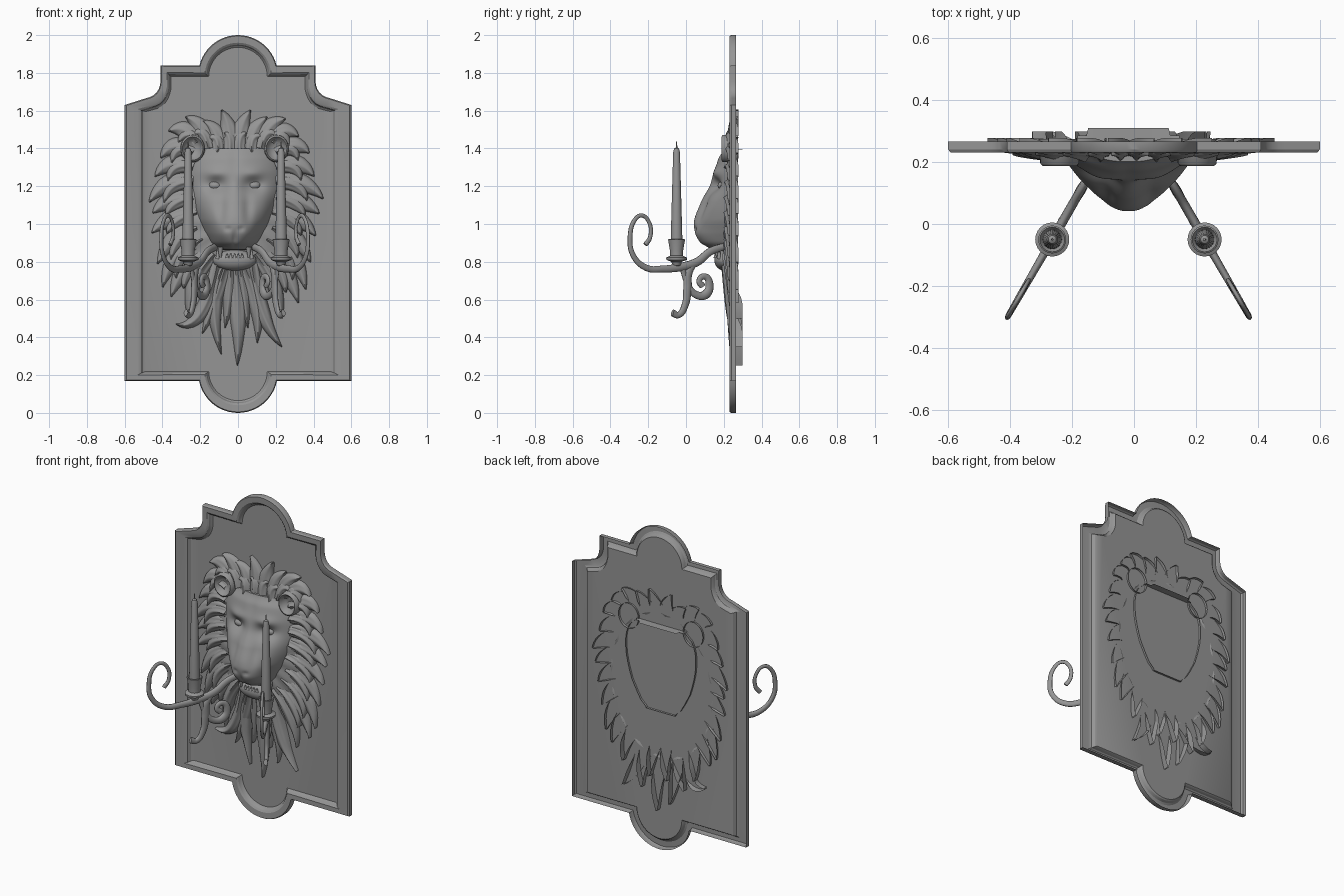
import bpy, bmesh, math, random
from mathutils import Vector, Matrix

if "Cube" in bpy.data.objects:
    bpy.data.objects.remove(bpy.data.objects["Cube"])

random.seed(4)
CX = -0.018          # lion and arms sit slightly left of the plaque centre
PANEL = 0.262        # y of the flat back panel
IRON = bpy.data.materials.new("dark_grey")
IRON.diffuse_color = (.3, .3, .3, 1)
IRON.use_nodes = True
IRON.node_tree.nodes["Principled BSDF"].inputs["Base Color"].default_value = IRON.diffuse_color


def finish(bm, name, x=0.0, angle=40):
    me = bpy.data.meshes.new(name)
    bm.to_mesh(me)
    bm.free()
    me.materials.append(IRON)
    ob = bpy.data.objects.new(name, me)
    bpy.context.collection.objects.link(ob)
    ob.location.x = x
    bpy.ops.object.select_all(action='DESELECT')
    ob.select_set(True)
    bpy.context.view_layer.objects.active = ob
    bpy.ops.object.shade_smooth_by_angle(angle=math.radians(angle))
    return ob


def grid(bm, rows, closed=False):
    """Skin rows of points, turned to face the front."""
    vs = [[bm.verts.new(p) for p in r] for r in rows]
    n, fs = len(rows[0]), []
    for a, b in zip(vs, vs[1:]):
        for i in range(n if closed else n - 1):
            j = (i + 1) % n
            fs.append(bm.faces.new((a[i], a[j], b[j], b[i])))
    for f in fs:
        f.normal_update()
    if sum(f.normal.y * f.calc_area() for f in fs) > 0:
        for f in fs:
            f.normal_flip()
    return vs


def bez(a, c, b, t):
    return tuple((1 - t) ** 2 * p + 2 * t * (1 - t) * q + t * t * r for p, q, r in zip(a, c, b))


def spline(table, z):
    """Smooth lookup in a table of (z, values...)."""
    k = next((i for i in range(len(table) - 2) if z <= table[i + 1][0]), len(table) - 2)
    p = [table[max(0, min(len(table) - 1, k + i))] for i in (-1, 0, 1, 2)]
    t = (z - p[1][0]) / (p[2][0] - p[1][0])
    return [0.5 * (2 * b + (c - a) * t + (2 * a - 5 * b + 4 * c - d) * t * t
                   + (3 * b - a - 3 * c + d) * t ** 3) for a, b, c, d in zip(*[q[1:] for q in p])]


# plaque: outline loops blended from outer edge to inner panel
def outline(t, y):
    L = lambda a, b: a + (b - a) * t
    r, zt, zb = L(.21, .155), L(1.79, 1.78), L(.21, .22)
    half = []
    a0 = L(math.asin(.05 / .21), 0)
    for i in range(13):
        a = math.pi / 2 + (a0 - math.pi / 2) * i / 12
        half.append((r * math.cos(a), zt + r * math.sin(a)))
    half.append((L(.41, .355), L(1.84, 1.78)))
    for i in range(7):
        half.append(bez((L(.41, .355), L(1.755, 1.715)), (L(.415, .37), L(1.68, 1.62)),
                        (L(.49, .45), L(1.665, 1.605)), i / 6))
    half += [(L(.6, .49), L(1.63, 1.595)), (L(.6, .49), L(.17, .22))]
    a0 = L(math.asin(.04 / .21), 0)
    for i in range(13):
        a = -a0 + (a0 - math.pi / 2) * i / 12
        half.append((r * math.cos(a), zb + r * math.sin(a)))
    left = [(-x, z) for x, z in half[-2:0:-1]]
    return [(x, y, z) for x, z in half + left]


bm = bmesh.new()
loops = grid(bm, [outline(t, y) for t, y in
                  ((0, .266), (0, .24), (.08, .231), (.62, .233), (.78, .24), (.88, .256), (1, PANEL))], True)
f = bm.faces.new(loops[-1])
f.normal_update()
if f.normal.y > 0:
    f.normal_flip()
finish(bm, "plaque", angle=30)

# lion face: height field with brow, eye sockets, nose bridge and muzzle pads
FACE = [(.865, .1, .13), (.9, .135, .075), (.95, .165, .05), (1.02, .2, .045), (1.12, .228, .09),
        (1.2, .24, .135), (1.28, .238, .15), (1.35, .215, .17), (1.4, .165, .2)]
BUMPS = [(.1, 1.205, .055, .035, .03), (.1, 1.27, .06, .028, -.014), (.065, .95, .045, .045, -.012),
         (0, 1.17, .04, .1, -.012), (.07, 1.08, .025, .08, .014), (0, .92, .012, .035, .012),
         (.17, 1.1, .05, .08, -.012), (0, 1.33, .03, .06, .006), (.035, .975, .014, .012, .01)]


def face_y(x, z):
    w, yc = spline(FACE, z)
    u = min(1, abs(x) / w)
    y = .25 - (.25 - yc) * (1 - u * u) ** .85
    for bx, bz, sx, sz, h in BUMPS:
        y += h * (1 - u ** 4) * math.exp(-((abs(x) - bx) / sx) ** 2 - ((z - bz) / sz) ** 2)
    return y


rows = []
for i in range(61):
    z = .865 + .535 * i / 60
    w = spline(FACE, z)[0]
    xs = [w * math.sin(math.pi / 2 * (j / 26)) for j in range(-26, 27)]
    rows.append([(-w, .275, z)] + [(x, face_y(x, z), z) for x in xs] + [(w, .275, z)])
rows.append([(x, .31 if abs(x) < .13 else .285, 1.395) for x, y, z in rows[-1]])
rows.insert(0, [(x, .275, .86) for x, y, z in rows[0]])
bm = bmesh.new()
grid(bm, rows)
finish(bm, "lion_face", CX, 60)

# eyes with lids
bm = bmesh.new()
for s in (-1, 1):
    for dz, k, dy in ((0, 1, .008), (.006, 1.2, .016)):
        m = Matrix.Translation((s * .102, face_y(.102, 1.205) + dy, 1.203 + dz)) @ \
            Matrix.Diagonal((1.3 * k, .9, .85 * k, 1))
        bmesh.ops.create_uvsphere(bm, u_segments=20, v_segments=12, radius=.026, matrix=m)
finish(bm, "eyes", CX)

# lower jaw and teeth
bm = bmesh.new()
bmesh.ops.create_uvsphere(bm, u_segments=28, v_segments=16, radius=1, matrix=Matrix.Translation(
    (0, .205, .808)) @ Matrix.Diagonal((.115, .055, .055, 1)))
finish(bm, "lower_jaw", CX)
bm = bmesh.new()
for x, y, z, r, h in [(s * .075, .165, .85, .016, -.055) for s in (-1, 1)] + \
        [(s * .09, .175, .84, .012, .05) for s in (-1, 1)] + \
        [(i * .02, .155, .832, .009, .022) for i in (-2, -1, 0, 1, 2)]:
    m = Matrix.Translation((x, y, z)) @ Matrix.Rotation(math.pi if h < 0 else 0, 4, 'X')
    bmesh.ops.create_cone(bm, cap_ends=True, segments=10, radius1=r, radius2=r * .35, depth=abs(h), matrix=m)
finish(bm, "teeth", CX)

# ears: rimmed dishes
bm = bmesh.new()
for s in (-1, 1):
    rows = []
    for r, y in ((.003, .222), (.035, .218), (.052, .2), (.062, .188), (.071, .194), (.078, .275)):
        rows.append([(s * .222 + r * .88 * math.cos(a), y, 1.4 + r * math.sin(a))
                     for a in [k * math.tau / 28 for k in range(28)]])
    grid(bm, rows, True)
    bm.faces.new([v for v in bm.verts if v.is_valid][-28 * 6:-28 * 5])
finish(bm, "ears", CX, 60)

# mane base: rippled dome under the locks
bm = bmesh.new()
rows = []
for i in range(1, 11):
    q, row = i / 10, []
    for k in range(96):
        a = k * math.tau / 96
        y = PANEL - .07 * (1 - q ** 2.5) + .006 * q * math.cos(16 * a + 5 * q)
        row.append((.35 * q * math.cos(a), y, 1.02 + .45 * q * math.sin(a)))
    rows.append(row)
grid(bm, rows, True)
finish(bm, "mane_base", CX, 70)


# mane locks: tapered, grooved shells along bent paths
def lock(bm, a, c, b, w, y0, y1, poke=.015):
    rows = []
    for i in range(15):
        t = i / 14
        x, z = bez(a, c, b, t)
        d = (Vector(bez(a, c, b, min(1, t + .02))) - Vector(bez(a, c, b, max(0, t - .02)))).normalized()
        hw = w * (.75 + .5 * t) * (1 - t ** 2.4) + .003
        yb = PANEL + poke * max(0, min(1, (t - .55) * 5))
        yc = y0 + (y1 - y0) * t
        row = []
        for j in range(-6, 7):
            u = j / 6
            h = math.sqrt(1 - u * u) * (1 + .12 * math.cos(2.6 * math.pi * u) * (1 - t))
            row.append((x - d.y * hw * u, yb - (yb - yc) * h, z + d.x * hw * u))
        rows.append(row)
    grid(bm, rows)


LOCKS = [((.03, 1.36), (.01, 1.5), (.075, 1.62)), ((.09, 1.38), (.08, 1.5), (.17, 1.56)),
         ((.14, 1.4), (.17, 1.54), (.27, 1.57)), ((.2, 1.43), (.26, 1.53), (.34, 1.48)),
         ((.22, 1.38), (.33, 1.45), (.385, 1.36)), ((.22, 1.3), (.35, 1.35), (.42, 1.26)),
         ((.22, 1.22), (.37, 1.25), (.46, 1.13)), ((.22, 1.14), (.36, 1.14), (.44, 1.04)),
         ((.2, 1.06), (.35, 1.05), (.43, .94)), ((.2, .98), (.34, .95), (.4, .8)),
         ((.17, .92), (.34, .86), (.385, .66)), ((.14, .86), (.29, .78), (.33, .6))]
bm = bmesh.new()
for s in (-1, 1):
    for a, c, b in LOCKS:
        j = lambda k=.012: random.uniform(-k, k)
        b2 = (b[0] + j(), b[1] + j(.02))
        flip = lambda p: (s * p[0], p[1])
        lock(bm, flip(a), flip(c), flip(b2), .056, .215, .238)
        mid = tuple(p + .66 * (q - p) for p, q in zip(a, b2))
        lock(bm, flip(a), flip((c[0] * .85 + a[0] * .15, c[1] - .02)), flip((mid[0], mid[1] - .04)),
             .042, .206, .222, 0)
finish(bm, "mane_locks", CX, 70)

# beard locks hanging from the jaw
bm = bmesh.new()
for a, c, b, w in (((-.11, .84), (-.26, .68), (-.24, .5), .045), ((.11, .84), (.24, .68), (.25, .5), .045),
                   ((-.09, .8), (-.16, .42), (-.31, .47), .045), ((.09, .8), (.12, .5), (.25, .35), .048),
                   ((-.06, .78), (-.15, .6), (-.07, .31), .048), ((.05, .78), (.14, .6), (.12, .37), .048),
                   ((0, .8), (.03, .5), (.015, .25), .05), ((-.04, .8), (-.1, .6), (-.17, .42), .045),
                   ((.02, .8), (.05, .65), (.07, .45), .042), ((-.02, .8), (-.02, .65), (-.05, .45), .042)):
    lock(bm, a, c, b, w, .19 + random.uniform(0, .012), .238, .036)
finish(bm, "beard_locks", CX, 70)

# candle arms: flattened scrolls in a vertical plane 30 degrees off the front axis; points are (y, z, radius)
MAIN = [(.2, .88, .019), (.13, .855, .021), (.06, .80, .023), (-.03, .772, .023), (-.12, .762, .019),
        (-.21, .768, .017), (-.28, .835, .015), (-.296, .93, .014), (-.272, 1.02, .012), (-.235, 1.045, .011),
        (-.196, 1.01, .011), (-.19, .93, .012), (-.215, .89, .014)]
DROP = [(.05, .80, .016), (.012, .74, .024), (.008, .66, .024), (-.005, .57, .02), (-.04, .518, .017),
        (-.072, .53, .019)]
SCROLL = [(-.02, .765, .015), (.01, .68, .015), (.055, .625, .02), (.108, .63, .025), (.124, .685, .022),
          (.1, .722, .017), (.07, .7, .016), (.088, .67, .018)]
HOLDER = [(0, .775), (.02, .78), (.028, .8), (.054, .81), (.055, .822), (.034, .832), (.035, .86),
          (.045, .918), (.04, .921), (.03, .905)]
CANDLE = [(.031, .9), (.03, .95), (.018, 1.38), (.013, 1.4), (.004, 1.405), (.003, 1.435), (0, 1.436)]


def lathe(name, prof, x, y):
    bm = bmesh.new()
    vs = [bm.verts.new((r, 0, z)) for r, z in prof]
    es = [bm.edges.new(e) for e in zip(vs, vs[1:])]
    bmesh.ops.spin(bm, geom=vs + es, cent=(0, 0, 0), axis=(0, 0, 1), angle=math.tau, steps=24)
    bmesh.ops.remove_doubles(bm, verts=bm.verts, dist=1e-5)
    bmesh.ops.recalc_face_normals(bm, faces=bm.faces)
    finish(bm, name, x).location.y = y


for s, side in ((-1, "left"), (1, "right")):
    cu = bpy.data.curves.new("candle_arm_" + side, 'CURVE')
    cu.dimensions = '3D'
    cu.bevel_depth, cu.bevel_resolution, cu.resolution_u = 1, 3, 8
    cu.use_fill_caps = True
    cu.materials.append(IRON)
    for path in (MAIN, DROP, SCROLL):
        sp = cu.splines.new('BEZIER')
        sp.bezier_points.add(len(path) - 1)
        for p, (y, z, r) in zip(sp.bezier_points, path):
            p.co = ((.22 - y) / .866, 0, z)
            p.radius = r
            p.handle_left_type = p.handle_right_type = 'AUTO'
    arm = bpy.data.objects.new(cu.name, cu)
    bpy.context.collection.objects.link(arm)
    arm.location = (CX + s * .09, .22, 0)
    arm.rotation_euler.z = math.atan2(-.866, s * .5)
    arm.scale.y = .65
    lathe("candle_holder_" + side, HOLDER, CX + s * .246, -.05)
    lathe("candle_" + side, CANDLE, CX + s * .246, -.05)
